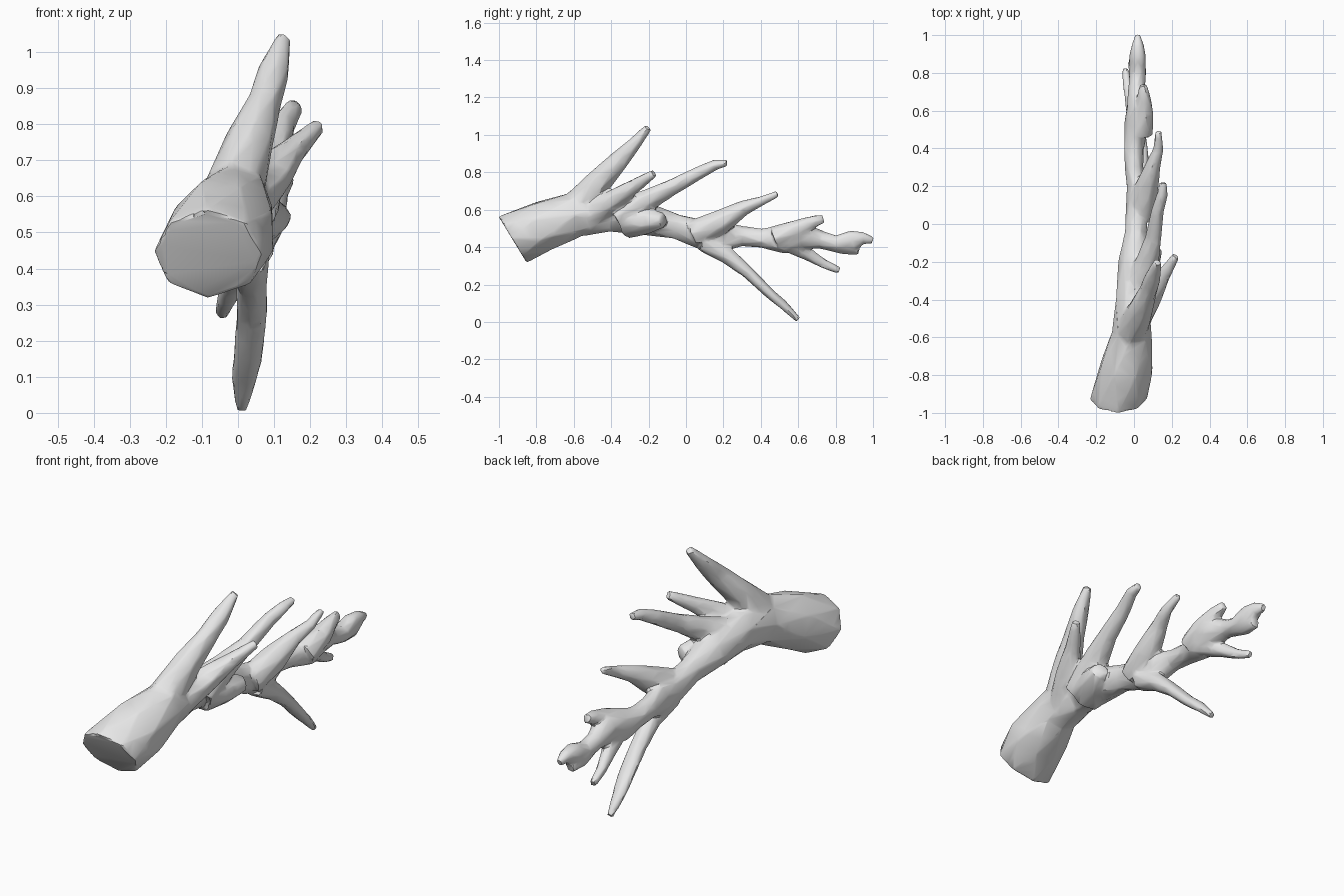
import bpy
import bmesh
import math
import random
from mathutils import Vector

random.seed(4)

default_cube = bpy.data.objects.get("Cube")
if default_cube:
    bpy.data.objects.remove(default_cube, do_unlink=True)


def make_material(name, colour):
    material = bpy.data.materials.new(name)
    material.use_nodes = True
    material.diffuse_color = colour
    shader = material.node_tree.nodes["Principled BSDF"]
    shader.inputs["Base Color"].default_value = colour
    shader.inputs["Roughness"].default_value = 0.9
    return material


bark = make_material("grey_bark", (0.8, 0.8, 0.8, 1))


def path_direction(centres, index):
    """Direction of the path at one of its points."""
    before = centres[max(index - 1, 0)]
    after = centres[min(index + 1, len(centres) - 1)]
    return (after - before).normalized()


def add_ring(bm, centre, direction, width, height, sides, turn, rough):
    """Uneven ring of vertices standing across the path direction."""
    side_axis = Vector((1, 0, 0))
    side_axis = (side_axis - direction * side_axis.dot(direction)).normalized()
    up_axis = side_axis.cross(direction)
    ring = []
    for step in range(sides):
        angle = math.tau * (step + turn) / sides
        scale = 1.05 + random.uniform(-rough, rough)
        offset = side_axis * math.cos(angle) * width + up_axis * math.sin(angle) * height
        ring.append(bm.verts.new(centre + offset * scale))
    return ring


def bridge(bm, first, second, shifted):
    """Join two rings, staggered by half a step, with triangular facets."""
    count = len(first)
    for a in range(count):
        b = (a + 1) % count
        if shifted:
            bm.faces.new((first[a], first[b], second[a]))
            bm.faces.new((first[b], second[b], second[a]))
        else:
            bm.faces.new((first[a], first[b], second[b]))
            bm.faces.new((first[a], second[b], second[a]))


def limb(name, points, sides=7, rough=0.1, start_direction=None):
    """Faceted tapering limb; each point is x, y, z, half width, half height."""
    bm = bmesh.new()
    centres = [Vector(point[:3]) for point in points]
    rings = []
    for index, point in enumerate(points):
        direction = path_direction(centres, index)
        if index == 0 and start_direction:
            direction = Vector(start_direction).normalized()
        width, height = point[3], point[-1]
        turn = 0.5 * (index % 2)
        rings.append(add_ring(bm, centres[index], direction, width, height, sides, turn, rough))
    for index in range(len(rings) - 1):
        bridge(bm, rings[index], rings[index + 1], index % 2 == 0)
    # Close both ends
    bm.faces.new(rings[0])
    bm.faces.new(rings[-1])
    bmesh.ops.recalc_face_normals(bm, faces=bm.faces)
    mesh = bpy.data.meshes.new(name)
    bm.to_mesh(mesh)
    bm.free()
    mesh.materials.append(bark)
    part = bpy.data.objects.new(name, mesh)
    bpy.context.collection.objects.link(part)
    return part


def fuse(parts, name):
    """Grow all limbs into one skin with blended forks and broad facets."""
    bpy.ops.object.select_all(action="DESELECT")
    for part in parts:
        part.select_set(True)
    bpy.context.view_layer.objects.active = parts[0]
    bpy.ops.object.join()
    whole = bpy.context.view_layer.objects.active
    whole.name = name
    skin = whole.modifiers.new("skin", "REMESH")
    skin.mode = "VOXEL"
    skin.voxel_size = 0.008
    soften = whole.modifiers.new("soften", "SMOOTH")
    soften.iterations = 4
    facets = whole.modifiers.new("facets", "DECIMATE")
    facets.ratio = 0.05
    for modifier in list(whole.modifiers):
        bpy.ops.object.modifier_apply(modifier=modifier.name)
    bpy.ops.object.shade_smooth_by_angle(angle=math.radians(32))


# Main stem, from the slanted saw cut to the thin end
main_stem = limb("main_stem", [
    (-.085, -.93, .445, .152, .135),
    (-.045, -.76, .51, .14, .14),
    (-.015, -.58, .575, .1, .11),
    (-.01, -.4, .58, .085, .1),
    (0, -.2, .55, .075, .08),
    (.01, -.05, .51, .06, .065),
    (.015, .1, .465, .055, .075),
    (.015, .2, .455, .055, .08),
    (0, .3, .46, .045, .055),
    (0, .4, .45, .05, .05),
    (.015, .52, .44, .065, .07),
    (.025, .62, .465, .065, .07),
    (.015, .72, .44, .045, .045),
    (.02, .8, .42, .045, .045),
    (.02, .89, .435, .042, .055),
    (.02, .95, .45, .032, .032),
    (.02, 1, .435, .014, .018),
], sides=8, rough=.08, start_direction=(0, .23, .14))

# Side limbs growing up and out from the stem
tall_branch = limb("tall_branch", [
    (-.02, -.58, .6, .08, .09),
    (.03, -.46, .76, .065, .065),
    (.075, -.36, .86, .045, .05),
    (.1, -.28, .95, .04, .035),
    (.125, -.2, 1.04, .019),
])
outer_branch = limb("outer_branch", [
    (.02, -.5, .57, .075),
    (.09, -.38, .66, .055),
    (.15, -.28, .725, .037),
    (.22, -.17, .795, .021),
])
middle_branch = limb("middle_branch", [
    (.02, -.36, .57, .09),
    (.07, -.2, .655, .06),
    (.1, -.08, .72, .042),
    (.125, .07, .795, .034),
    (.15, .16, .84, .027),
    (.155, .22, .85, .018),
])
rear_branch = limb("rear_branch", [
    (.035, .04, .475, .065),
    (.07, .19, .535, .062),
    (.1, .31, .61, .037),
    (.13, .4, .645, .027),
    (.13, .49, .685, .017),
])
side_knot = limb("side_knot", [
    (.01, -.32, .54, .09),
    (.07, -.2, .545, .07),
    (.115, -.12, .545, .035),
])

# Limbs hanging below the stem
hanging_branch = limb("hanging_branch", [
    (.025, .1, .43, .055),
    (.04, .22, .355, .043, .042),
    (.04, .33, .265, .041, .032),
    (.025, .45, .15, .041, .027),
    (.015, .52, .09, .034, .024),
    (.01, .6, .01, .015),
])
hanging_twig = limb("hanging_twig", [
    (.01, .55, .42, .05),
    (-.015, .66, .355, .032),
    (-.035, .74, .31, .026),
    (-.045, .82, .275, .017),
])

# Short stubs near the thin end
upper_stub = limb("upper_stub", [
    (.03, .48, .445, .065),
    (.05, .6, .495, .052),
    (.05, .68, .535, .033),
    (.05, .735, .552, .021),
])
end_stub = limb("end_stub", [
    (.02, .74, .43, .038),
    (.01, .85, .4, .038),
    (.01, .925, .38, .022),
])

fuse([main_stem, tall_branch, outer_branch, middle_branch, rear_branch, side_knot,
      hanging_branch, hanging_twig, upper_stub, end_stub], "bare_branch")
